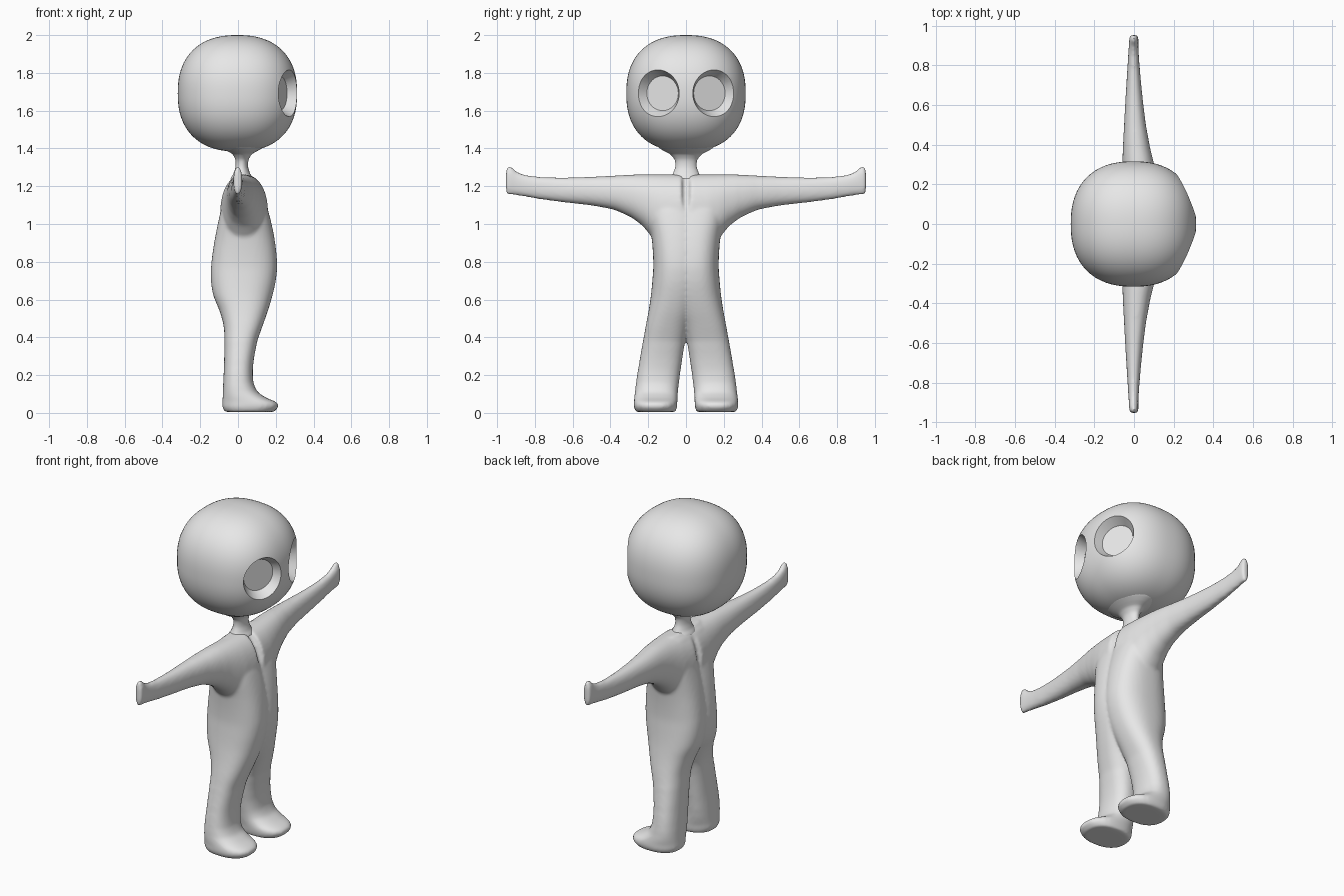
import bpy, bmesh, math
from mathutils import Vector

if "Cube" in bpy.data.objects:
    bpy.data.objects.remove(bpy.data.objects["Cube"])

grey = bpy.data.materials.new("plain grey")
grey.diffuse_color = (0.8, 0.8, 0.8, 1)
grey.use_nodes = True
grey.node_tree.nodes["Principled BSDF"].inputs["Base Color"].default_value = grey.diffuse_color


def smooth_rows(rows, n=4):
    """Catmull-Rom interpolation between section rows."""
    out = []
    for i in range(len(rows) - 1):
        a, b, c, d = (rows[max(0, min(len(rows) - 1, i + k))] for k in (-1, 0, 1, 2))
        for s in range(n):
            t = s / n
            row = [0.5 * (2 * q + (r - p) * t + (2 * p - 5 * q + 4 * r - u) * t * t
                   + (3 * q - p - 3 * r + u) * t ** 3) for p, q, r, u in zip(a, b, c, d)]
            row[0] = b[0] + (c[0] - b[0]) * t
            out.append(row)
    return out + [rows[-1]]


def loft(bm, rows, place, power=2.4, sides=40):
    """Rows are (position, x min, x max, cross min, cross max)."""
    rings = []
    for t, x0, x1, c0, c1 in smooth_rows(rows):
        ring = []
        for k in range(sides):
            a = 2 * math.pi * k / sides
            u, v = math.cos(a), math.sin(a)
            r = (abs(u) ** power + abs(v) ** power) ** (-1 / power)
            x = (x0 + x1) / 2 + (x1 - x0) / 2 * u * r
            c = (c0 + c1) / 2 + (c1 - c0) / 2 * v * r
            ring.append(bm.verts.new(place(x, c, t)))
        rings.append(ring)
    for p, q in zip(rings, rings[1:]):
        for k in range(sides):
            j = (k + 1) % sides
            bm.faces.new((p[k], p[j], q[j], q[k]))
    bm.faces.new(rings[0][::-1])
    bm.faces.new(rings[-1])


def make(name, bm):
    bmesh.ops.recalc_face_normals(bm, faces=bm.faces)
    me = bpy.data.meshes.new(name)
    bm.to_mesh(me)
    bm.free()
    ob = bpy.data.objects.new(name, me)
    me.materials.append(grey)
    bpy.context.collection.objects.link(ob)
    return ob


def finish(ob, angle):
    """Apply the modifiers, then smooth the shading."""
    bpy.ops.object.select_all(action='DESELECT')
    ob.select_set(True)
    bpy.context.view_layer.objects.active = ob
    bpy.ops.object.convert(target='MESH')
    bpy.ops.object.shade_smooth_by_angle(angle=math.radians(angle))


# Body: one leg and half torso, plus one arm, on each side
leg = [
    (0.005, -0.070, 0.190, 0.055, 0.265),
    (0.030, -0.082, 0.213, 0.048, 0.276),
    (0.055, -0.082, 0.205, 0.046, 0.276),
    (0.080, -0.081, 0.150, 0.045, 0.274),
    (0.110, -0.080, 0.105, 0.043, 0.270),
    (0.160, -0.078, 0.082, 0.037, 0.264),
    (0.250, -0.074, 0.080, 0.025, 0.250),
    (0.380, -0.072, 0.102, 0.005, 0.228),
    (0.460, -0.076, 0.130, -0.015, 0.213),
    (0.540, -0.098, 0.158, -0.045, 0.198),
    (0.620, -0.130, 0.182, -0.070, 0.186),
    (0.700, -0.143, 0.200, -0.080, 0.178),
    (0.790, -0.141, 0.207, -0.080, 0.173),
    (0.930, -0.121, 0.192, -0.080, 0.182),
    (1.070, -0.092, 0.160, -0.080, 0.205),
    (1.180, -0.066, 0.115, -0.080, 0.200),
    (1.235, -0.040, 0.075, -0.080, 0.180),
    (1.262, -0.010, 0.040, -0.080, 0.140),
]
arm = [
    (0.02, -0.095, 0.160, 0.85, 1.262),
    (0.12, -0.085, 0.150, 0.87, 1.262),
    (0.18, -0.074, 0.135, 0.93, 1.262),
    (0.23, -0.066, 0.120, 0.99, 1.262),
    (0.29, -0.060, 0.104, 1.035, 1.261),
    (0.38, -0.056, 0.082, 1.075, 1.256),
    (0.50, -0.050, 0.060, 1.098, 1.250),
    (0.65, -0.042, 0.042, 1.115, 1.246),
    (0.78, -0.034, 0.030, 1.132, 1.250),
    (0.86, -0.029, 0.024, 1.146, 1.262),
    (0.90, -0.026, 0.022, 1.152, 1.280),
    (0.93, -0.024, 0.022, 1.155, 1.306),
    (0.953, -0.023, 0.021, 1.157, 1.296),
]
bm = bmesh.new()
for s in (-1, 1):
    loft(bm, leg, lambda x, c, t: (x, s * c, t))
    loft(bm, arm, lambda x, c, t: (x, s * t, c), power=2.2)
body = make("body", bm)
remesh = body.modifiers.new("blend", 'REMESH')
remesh.mode = 'VOXEL'
remesh.voxel_size = 0.009
soften = body.modifiers.new("soften", 'SMOOTH')
soften.factor = 0.5
soften.iterations = 8
finish(body, 60)

# Neck, flared at both ends
bm = bmesh.new()
loft(bm, [
    (1.240, -0.040, 0.080, -0.085, 0.085),
    (1.265, -0.025, 0.065, -0.070, 0.070),
    (1.300, -0.014, 0.054, -0.057, 0.057),
    (1.340, -0.014, 0.056, -0.060, 0.060),
    (1.370, -0.030, 0.074, -0.085, 0.085),
    (1.388, -0.060, 0.105, -0.120, 0.120),
    (1.410, -0.100, 0.140, -0.150, 0.150),
], lambda x, c, t: (x, c, t), power=2)
finish(make("neck", bm), 60)

# Head: slightly squared ball
bm = bmesh.new()
bmesh.ops.create_uvsphere(bm, u_segments=72, v_segments=48, radius=1)
for v in bm.verts:
    r = sum(abs(k) ** 2.35 for k in v.co) ** (-1 / 2.35)
    v.co = Vector((v.co.x * r * 0.316 - 0.003, v.co.y * r * 0.316, v.co.z * r * 0.308 + 1.692))
head = make("head", bm)

# Eye sockets: tapered recesses cut into the head
bm = bmesh.new()
for s in (-1, 1):
    out = Vector((0.9, s * 0.42, 0)).normalized()
    turn = out.to_track_quat('Z', 'Y').to_matrix().to_4x4()
    turn.translation = Vector((0.262, s * 0.143, 1.692)) + out * 0.005
    bmesh.ops.create_cone(bm, cap_ends=True, segments=48, radius1=0.092,
                          radius2=0.150, depth=0.10, matrix=turn)
cutter = make("eye_cutter", bm)
cutter.hide_render = True
cut = head.modifiers.new("sockets", 'BOOLEAN')
cut.operation = 'DIFFERENCE'
cut.object = cutter
cut.use_self = True
finish(head, 35)
bpy.data.objects.remove(cutter)
